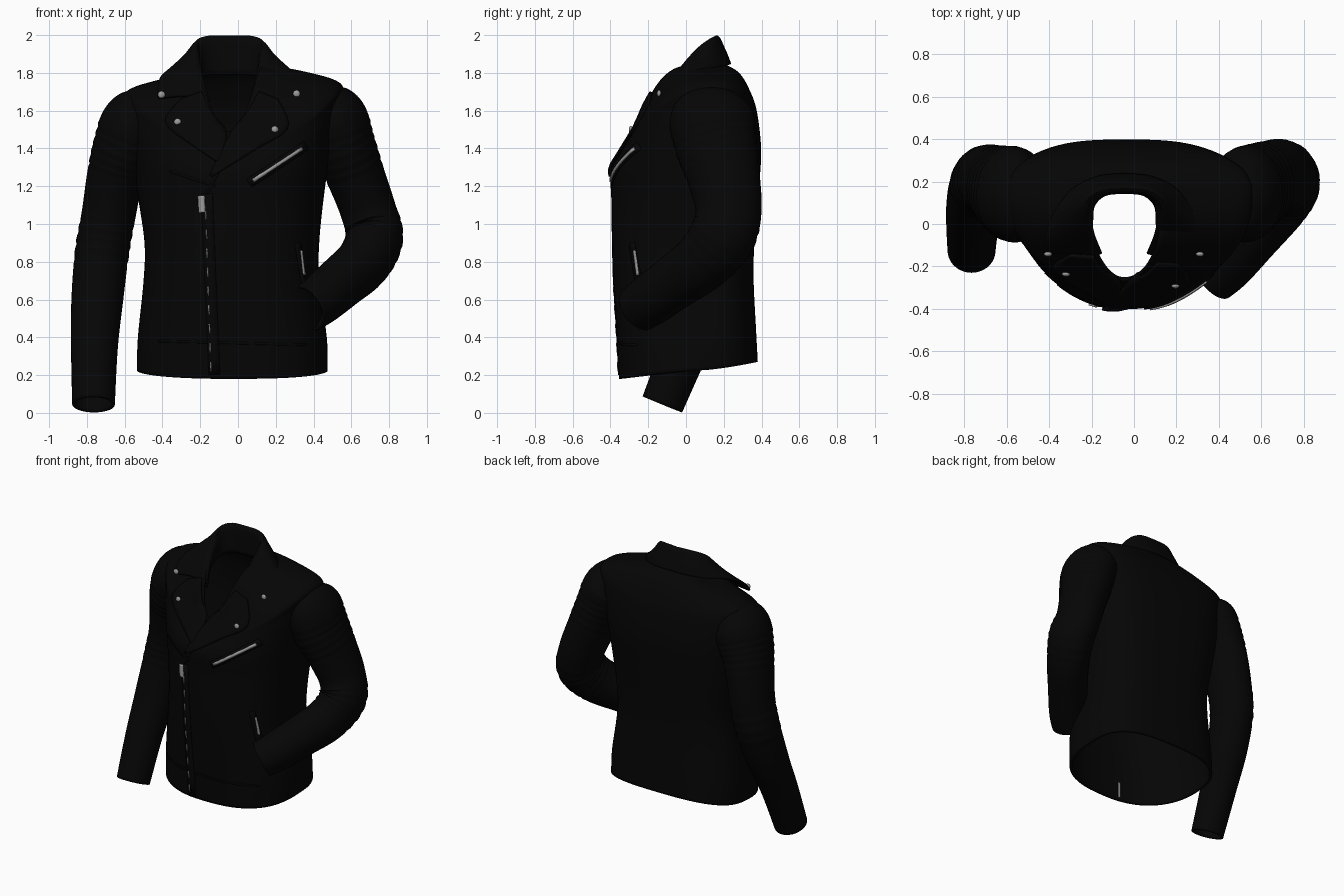
import bpy, bmesh, math
from mathutils import Vector
from mathutils.bvhtree import BVHTree

if "Cube" in bpy.data.objects:
    bpy.data.objects.remove(bpy.data.objects["Cube"])


def material(name, v):
    m = bpy.data.materials.new(name)
    m.diffuse_color = (v, v, v, 1)
    m.use_nodes = True
    m.node_tree.nodes["Principled BSDF"].inputs["Base Color"].default_value = m.diffuse_color
    return m


BLACK = material("black leather", 0.0016)
METAL = material("grey metal", 0.33)


def catmull(pts, n):
    """Smooth interpolation of equal-length tuples."""
    out = []
    for i in range(len(pts) - 1):
        a, b = pts[max(i - 1, 0)], pts[i]
        c, d = pts[i + 1], pts[min(i + 2, len(pts) - 1)]
        for k in range(n):
            t = k / n
            out.append([0.5 * (2 * q + (r - p) * t + (2 * p - 5 * q + 4 * r - s) * t * t
                               + (3 * q - p - 3 * r + s) * t ** 3)
                        for p, q, r, s in zip(a, b, c, d)])
    return out + [list(pts[-1])]


def loft(name, rows, mat=BLACK, closed=True, thick=0.0, offset=-1.0):
    """Skin rows of points and give the sheet some thickness."""
    n = len(rows[0])
    verts = [v for r in rows for v in r]
    faces = []
    for i in range(len(rows) - 1):
        for j in range(n if closed else n - 1):
            k = (j + 1) % n
            faces.append((i * n + j, i * n + k, (i + 1) * n + k, (i + 1) * n + j))
    me = bpy.data.meshes.new(name)
    me.from_pydata(verts, [], faces)
    me.materials.append(mat)
    ob = bpy.data.objects.new(name, me)
    bpy.context.collection.objects.link(ob)
    if thick:
        mod = ob.modifiers.new("thickness", "SOLIDIFY")
        mod.thickness, mod.offset = thick, offset
    bpy.ops.object.select_all(action="DESELECT")
    ob.select_set(True)
    bpy.context.view_layer.objects.active = ob
    bpy.ops.object.shade_smooth_by_angle(angle=math.radians(50))
    return ob


# Torso: x left, x right, y mid, y front, y back, z front, z side, z back, front p, back p, z power
RINGS = [
    (-.535, .475, .07, -.355, .380, .18, .225, .27, .82, .7, 1),
    (-.530, .470, .07, -.365, .372, .38, .40, .42, .82, .7, 1),
    (-.500, .430, .07, -.385, .358, .70, .70, .70, .82, .7, 1),
    (-.495, .430, .08, -.392, .362, .90, .90, .90, .84, .7, 1),
    (-.530, .455, .10, -.395, .382, 1.12, 1.15, 1.15, .92, .7, 1),
    (-.560, .490, .11, -.398, .398, 1.28, 1.38, 1.38, .96, .7, 1.5),
    (-.600, .540, .13, -.350, .378, 1.37, 1.62, 1.58, 1, .72, 2),
    (-.590, .540, .13, -.325, .345, 1.41, 1.725, 1.69, 1, .75, 2),
    (-.400, .330, .11, -.295, .280, 1.45, 1.790, 1.80, 1, .8, 2.2),
    (-.215, .125, .05, -.265, .170, 1.49, 1.82, 1.86, 1, .7, 2.6),
]


def torso_ring(r, n=72):
    xl, xr, ym, yf, yb, zf, zs, zb, pf, pb, q = r
    tilt = .022 * min(max((zs - 1.4) / .2, 0), 1)       # one shoulder sits higher
    pts = []
    for j in range(n):
        a = 2 * math.pi * j / n
        c, s = math.cos(a), math.sin(a)
        p = pb
        if s < 0:                                       # fuller front on the pocket side
            p = pf - .09 * c / (abs(c) + .3)
        x = (xl + xr) / 2 + (xr - xl) / 2 * math.copysign(abs(c) ** p, c)
        ye, ze = (yf, zf) if s < 0 else (yb, zb)
        pts.append(Vector((x, ym + (ye - ym) * abs(s) ** p,
                           zs + (ze - zs) * abs(s) ** q + tilt * c)))
    return pts


torso = loft("jacket_body", [torso_ring(r) for r in catmull(RINGS, 6)], thick=.018)
bm = bmesh.new()
bm.from_mesh(torso.data)
TREE = BVHTree.FromBMesh(bm)


def on_front(x, z, off=.01):
    """Point on the torso front, lifted slightly off it."""
    hit = TREE.ray_cast(Vector((x, -2, z)), Vector((0, 1, 0)))[0]
    sloped = -.4 + max(z - 1.3, 0) * .73
    y = hit.y if hit and (z < 1.25 or hit.y < sloped + .12) else sloped
    return Vector((x, y - off, z))


# Sleeves: centre x, y, z, radius
LEFT = [(-.42, .13, 1.64, .05), (-.48, .13, 1.60, .13), (-.55, .135, 1.535, .172),
        (-.605, .155, 1.40, .165), (-.65, .185, 1.25, .15), (-.685, .205, 1.05, .143),
        (-.72, .19, .85, .143), (-.745, .11, .60, .137), (-.76, 0, .35, .124),
        (-.765, -.125, .045, .113)]
RIGHT = [(.40, .13, 1.66, .05), (.45, .13, 1.625, .13), (.51, .135, 1.56, .172),
         (.56, .16, 1.42, .167), (.625, .20, 1.25, .154), (.69, .225, 1.07, .147),
         (.722, .19, .93, .152), (.665, .085, .80, .144), (.55, -.055, .695, .136),
         (.44, -.18, .605, .133), (.365, -.245, .555, .130)]


def sleeve(name, path, n=36):
    pts = catmull(path, 10)
    rows = []
    for i, (x, y, z, r) in enumerate(pts):
        a, b = pts[max(i - 1, 0)], pts[min(i + 1, len(pts) - 1)]
        t = (Vector(b[:3]) - Vector(a[:3])).normalized()
        u = (Vector((1, 0, 0)) - t * t.x).normalized()
        v = t.cross(u)
        depth = 1 + .3 * min(max((z - .5) / .9, 0), 1)  # deeper towards the armhole
        if 1.25 < z < 1.5 or .8 < z < 1.0:              # quilted panel and elbow creases
            r += .003 * math.sin(i * 2.1)
        rows.append([Vector((x, y, z)) + u * r * math.cos(k) + v * r * depth * math.sin(k)
                     for k in (2 * math.pi * j / n for j in range(n))])
    return loft(name, rows, thick=.015)


sleeve("straight_sleeve", LEFT)
sleeve("bent_sleeve", RIGHT)

# Collar: base, fold and outer edge at stations from back centre to front tip
MID = -.045
STATIONS = [
    (0, .150, 1.79, 0, .160, 1.985, 0, .232, 1.845),
    (.09, .140, 1.79, .105, .150, 1.985, .13, .218, 1.84),
    (.145, .09, 1.78, .165, .110, 1.962, .25, .155, 1.825),
    (.155, .01, 1.76, .175, .050, 1.91, .335, .040, 1.800),
    (.150, -.07, 1.70, .160, -.035, 1.81, .375, -.060, 1.745),
    (.115, -.135, 1.63, .125, -.140, 1.67, .380, -.135, 1.665),
]
half = catmull(STATIONS, 6)
full = [[-v if k in (0, 3, 6) else v for k, v in enumerate(s)] for s in half[:0:-1]] + half
rows = []
for s in full:
    b, f, o = (Vector((s[k] + MID, s[k + 1], s[k + 2])) for k in (0, 3, 6))
    bulge = (f + o) / 2 + Vector((0, .004, .010))
    rows.append([Vector(p) for p in catmull([tuple(b), tuple(f), tuple(bulge), tuple(o)], 5)])
loft("collar", rows, closed=False, thick=.016, offset=0)


def flap(name, inner, outer, n=8):
    """Sheet laid on the chest between two edges."""
    rows = []
    for a, b in zip(catmull(inner, 6), catmull(outer, 6)):
        rows.append([on_front(a[0] + (b[0] - a[0]) * k / n, a[1] + (b[1] - a[1]) * k / n, .012)
                     for k in range(n + 1)])
    loft(name, rows, closed=False, thick=.014, offset=0)


flap("left_lapel", [(-.19, 1.70), (-.13, 1.58), (-.06, 1.48), (-.10, 1.34)],
     [(-.30, 1.66), (-.385, 1.54), (-.26, 1.43), (-.11, 1.33)])
flap("right_lapel", [(.11, 1.70), (.04, 1.58), (-.04, 1.48), (-.15, 1.26)],
     [(.21, 1.66), (.265, 1.51), (.10, 1.40), (-.14, 1.25)])


def strip(name, a, b, width, mat, off=.006, thick=.008, n=10):
    """Narrow band following the torso front from a to b."""
    a, b = Vector(a), Vector(b)
    side = Vector((-(b - a).y, (b - a).x)).normalized() * width / 2
    rows = []
    for i in range(n + 1):
        c = a.lerp(b, i / n)
        rows.append([on_front(*(c + side), off), on_front(*(c - side), off)])
    loft(name, rows, mat, closed=False, thick=thick, offset=0)


# Front zip, chest zip, pocket zip and their welts
strip("front_placket", (-.125, .20), (-.165, 1.16), .06, BLACK, .002, .006)
strip("chest_zip_welt", (.06, 1.215), (.36, 1.415), .05, BLACK, .003)
strip("chest_zip", (.08, 1.23), (.34, 1.40), .018, METAL, .010)
strip("pocket_welt", (.355, .66), (.315, .90), .03, BLACK, .002, .006)
strip("pocket_zip", (.350, .73), (.335, .86), .009, METAL, .008)
for i in range(9):
    z = .22 + i * .1
    x = -.142 - .03 * (z - .2) / .9
    strip("front_zip_teeth", (x, z), (x - .002, z + .05), .006, METAL, .008, n=2)
strip("front_zip_inside", (-.142, .20), (-.146, .32), .014, METAL, -.022, .006)
strip("zip_puller", (-.19, 1.06), (-.195, 1.15), .034, METAL, .010, .012)

# Raised seams on the front
for name, a, b in (("hem_seam", (-.42, .38), (.36, .36)),
                   ("left_panel_seam", (-.36, 1.28), (-.12, 1.20)),
                   ("overlap_seam", (-.165, 1.16), (-.09, 1.30))):
    strip(name, a, b, .012, BLACK, .002, .005, 16)

# Snap studs on collar tips and lapel points
for x, y, z in ((-.405, -.142, 1.685), (.31, -.142, 1.69), (-.32, None, 1.54), (.195, None, 1.50)):
    p = Vector((x, y, z)) if y else on_front(x, z, .020)
    bpy.ops.mesh.primitive_uv_sphere_add(segments=16, ring_count=8, radius=.019, location=p)
    ob = bpy.context.object
    ob.name = "snap_stud"
    ob.scale.y = .6
    ob.data.materials.append(METAL)
    bpy.ops.object.shade_smooth()
